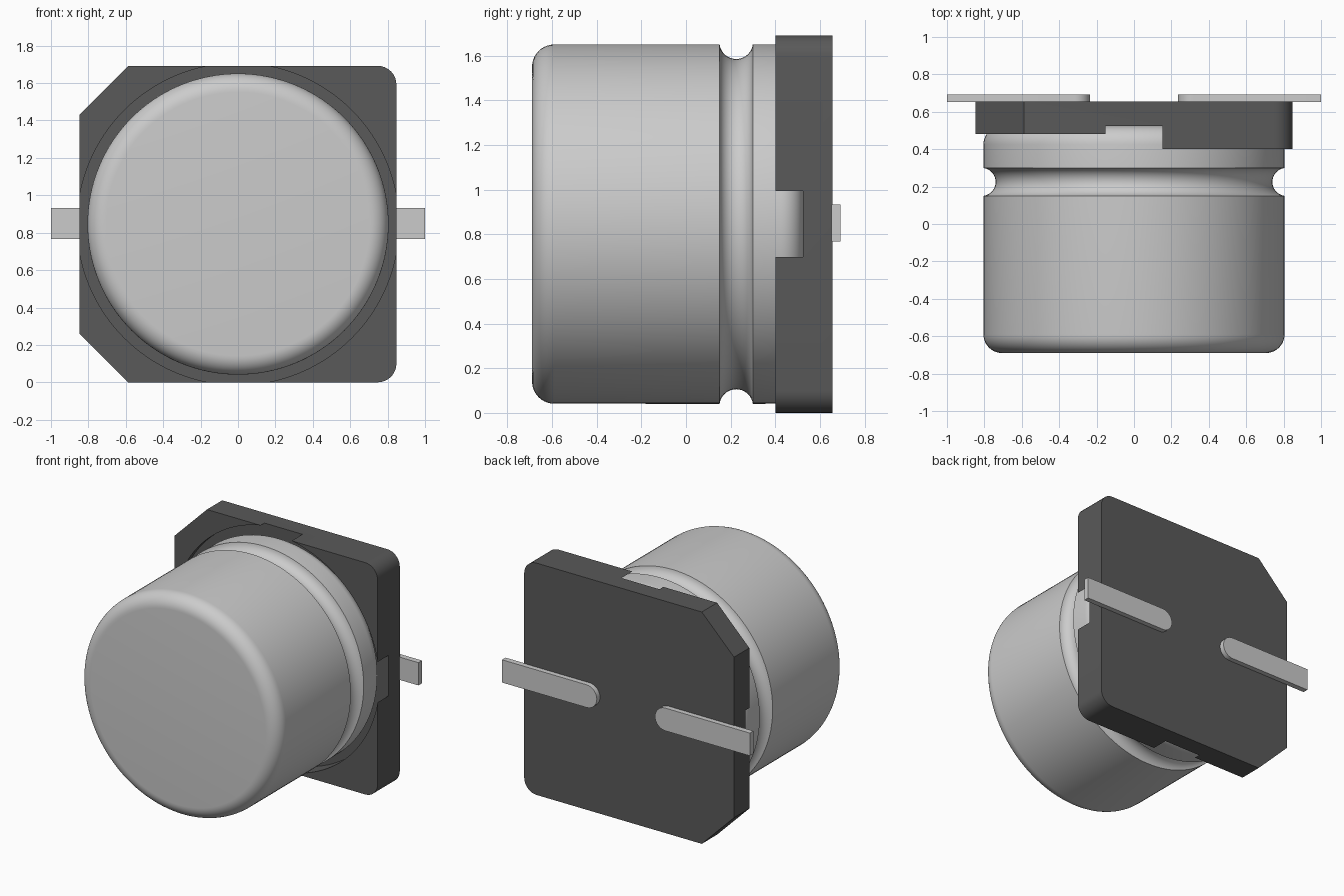
import bpy, bmesh
from math import sin, cos, pi, radians, sqrt

if "Cube" in bpy.data.objects:
    bpy.data.objects.remove(bpy.data.objects["Cube"])

ZC = 0.846  # height of the can axis


def arc(cx, cy, r, a0, a1, n):
    """Points on an arc, angles in degrees."""
    return [(cx + r * cos(radians(a0 + (a1 - a0) * i / n)),
             cy + r * sin(radians(a0 + (a1 - a0) * i / n))) for i in range(n + 1)]


def finish(name, bm, material=None):
    bmesh.ops.remove_doubles(bm, verts=bm.verts, dist=1e-5)
    bmesh.ops.recalc_face_normals(bm, faces=bm.faces)
    mesh = bpy.data.meshes.new(name)
    bm.to_mesh(mesh)
    bm.free()
    obj = bpy.data.objects.new(name, mesh)
    bpy.context.collection.objects.link(obj)
    if material:
        mesh.materials.append(material)
    return obj


def prism(name, outline, y0, y1, material=None):
    """Extrude an x-z outline along y."""
    bm = bmesh.new()
    face = bm.faces.new([bm.verts.new((x, y0, z)) for x, z in outline])
    ext = bmesh.ops.extrude_face_region(bm, geom=[face])
    for v in ext["geom"]:
        if isinstance(v, bmesh.types.BMVert):
            v.co.y = y1
    return finish(name, bm, material)


def lathe(name, profile, steps):
    """Revolve (radius, y) points about the horizontal can axis."""
    bm = bmesh.new()
    verts = [bm.verts.new((r, y, ZC)) for r, y in profile]
    edges = [bm.edges.new(pair) for pair in zip(verts, verts[1:])]
    bmesh.ops.spin(bm, geom=verts + edges, cent=(0, 0, ZC), axis=(0, 1, 0),
                   angle=2 * pi, steps=steps, use_merge=True)
    return finish(name, bm)


def smooth(obj):
    bpy.ops.object.select_all(action='DESELECT')
    obj.select_set(True)
    bpy.context.view_layer.objects.active = obj
    bpy.ops.object.shade_smooth_by_angle(angle=radians(30))


def cut(obj, cutter):
    mod = obj.modifiers.new("cut", 'BOOLEAN')
    mod.operation = 'DIFFERENCE'
    mod.solver = 'EXACT'
    mod.object = cutter
    bpy.context.view_layer.objects.active = obj
    bpy.ops.object.modifier_apply(modifier=mod.name)
    bpy.data.objects.remove(cutter)


dark = bpy.data.materials.new("dark_plastic")
dark.diffuse_color = (0.1, 0.1, 0.1, 1)
dark.use_nodes = True
dark.node_tree.nodes["Principled BSDF"].inputs["Base Color"].default_value = dark.diffuse_color

# Metal can: rounded ends and a crimped groove
R, F, GR = 0.805, 0.10, 0.075
off = 0.01
half = sqrt(GR * GR - off * off)
profile = [(0, -0.69)] + arc(R - F, -0.69 + F, F, -90, 0, 10)
a = math_a = 180 / pi * (pi / 2 + 0) - 7.6
profile += arc(R + off, 0.225, GR, 180 + 90 - 7.6, 90 + 7.6, 18)
profile += arc(R - F, 0.525 - F, F, 0, 90, 10) + [(0, 0.525)]
smooth(lathe("can", profile, 128))

# Plastic base: two chamfered corners on the left, two rounded on the right
W, H, B = 0.847, 1.692, 0.10
outline = [(-W + 0.26, 0)] + arc(W - B, B, B, -90, 0, 8)
outline += arc(W - B, H - B, B, 0, 90, 8)
outline += [(-W + 0.26, H), (-W, H - 0.26), (-W, 0.26)]
base = prism("base", outline, 0.40, 0.656, dark)
# round seat for the can, then lower the chamfered corners
cut(base, prism("seat_cutter", arc(0, ZC, 0.86, 0, 360, 128)[:-1], 0.2, 0.525))
cut(base, prism("corner_cutter", [(-1.2, -0.2), (0, -0.2), (0, 1.9), (-1.2, 1.9)], 0.1, 0.48))
smooth(base)

# Flat leads with rounded inner ends
for side, label in ((-1, "left"), (1, "right")):
    r = 0.083
    pts = [(1.0, ZC + 0.004 + r)] + arc(0.235 + r, ZC + 0.004, r, 90, 270, 16) + [(1.0, ZC + 0.004 - r)]
    smooth(prism(label + "_lead", [(side * x, z) for x, z in pts], 0.652, 0.693))
